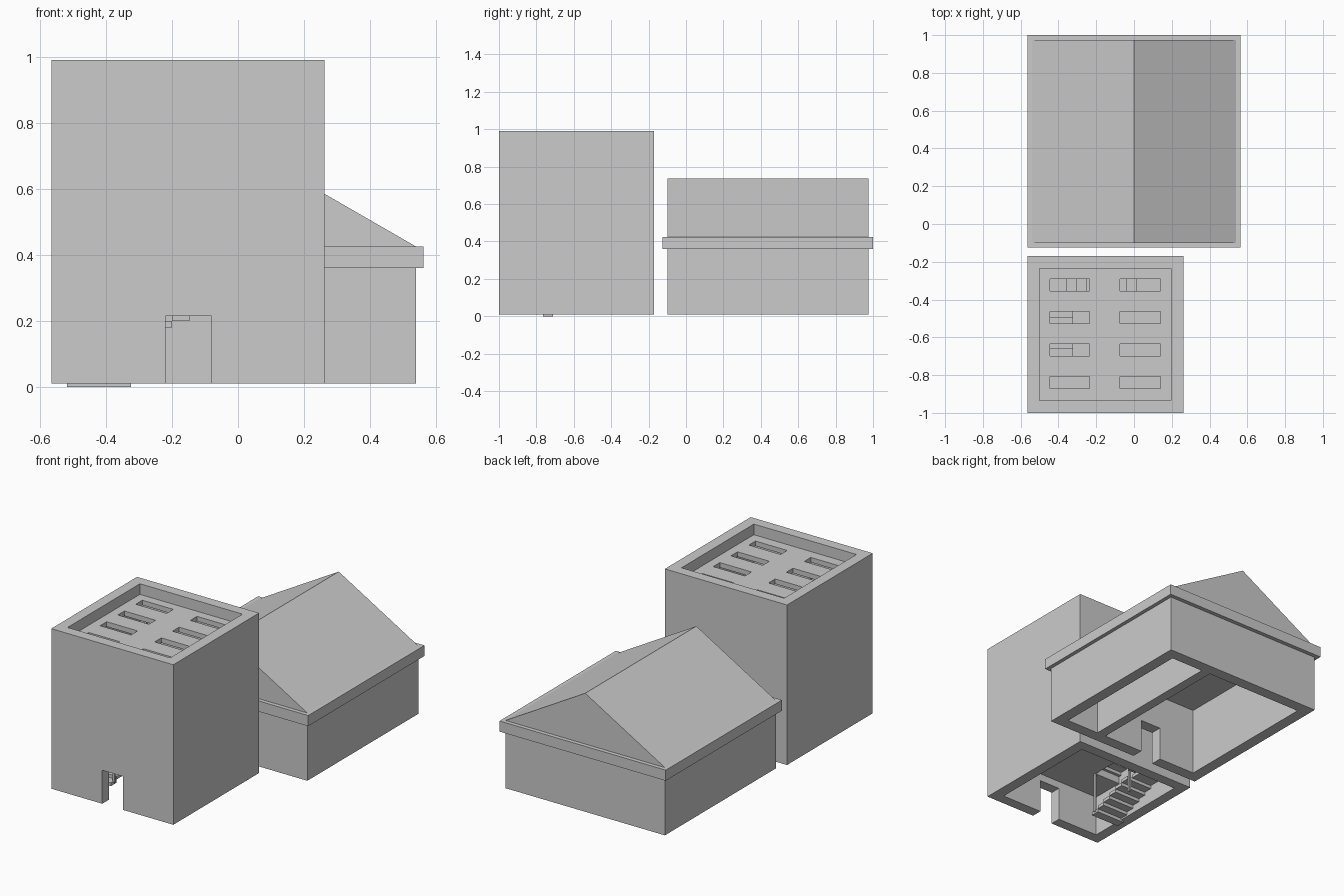
import bpy, bmesh

if "Cube" in bpy.data.objects:
    bpy.data.objects.remove(bpy.data.objects["Cube"])


def mesh_object(name, bm):
    me = bpy.data.meshes.new(name)
    bmesh.ops.recalc_face_normals(bm, faces=bm.faces)
    bm.to_mesh(me)
    bm.free()
    ob = bpy.data.objects.new(name, me)
    bpy.context.collection.objects.link(ob)
    return ob


def extrude(name, pts, vec):
    bm = bmesh.new()
    f = bm.faces.new([bm.verts.new(p) for p in pts])
    r = bmesh.ops.extrude_face_region(bm, geom=[f])
    bmesh.ops.translate(bm, vec=vec, verts=[v for v in r["geom"] if isinstance(v, bmesh.types.BMVert)])
    return mesh_object(name, bm)


def box(name, x, y, z):
    pts = [(x[0], y[0], z[0]), (x[1], y[0], z[0]), (x[1], y[1], z[0]), (x[0], y[1], z[0])]
    return extrude(name, pts, (0, 0, z[1] - z[0]))


def cut(ob, *holes):
    for h in holes:
        c = box("cutter", *h)
        c.hide_render = True
        m = ob.modifiers.new("cut", 'BOOLEAN')
        m.operation, m.solver, m.object = 'DIFFERENCE', 'EXACT', c
        bpy.context.view_layer.update()
        me = bpy.data.meshes.new_from_object(ob.evaluated_get(bpy.context.evaluated_depsgraph_get()))
        ob.modifiers.clear()
        ob.data = me
        bpy.data.objects.remove(c)
    return ob


DOOR_X, DOOR_Z = (-0.22, -0.08), (-0.1, 0.215)
TX, TY = (-0.50, 0.195), (-0.935, -0.235)      # tower interior
STOREY = 0.305

# Tower shell with doorway
tower = box("tower_walls", (-0.565, 0.262), (-1, -0.17), (0.01, 0.99))
cut(tower, (TX, TY, (-0.1, 1.1)), (DOOR_X, (-1.1, -0.9), DOOR_Z))

# Slotted flat roof, sunk below the parapet
roof = box("tower_roof", TX, TY, (0.895, 0.925))
cut(roof, *[(sx, (y - 0.032, y + 0.032), (0.8, 1))
            for y in (-0.322, -0.495, -0.667, -0.84)
            for sx in ((-0.445, -0.235), (-0.075, 0.14))])

# Two storeys, each with an L-shaped stair and a floor opened above it
RUN, RISE = 0.0533, 0.02
for s in range(2):
    z0 = s * STOREY
    floor = box(f"tower_floor_{s + 1}", TX, TY, (z0 + 0.26, z0 + 0.305))
    cut(floor, ((-0.6, -0.325), (-0.73, -0.1), (z0, z0 + 0.5)),
        ((-0.4, 0.013), (-0.425, -0.1), (z0, z0 + 0.5)))

    for i in range(6):
        y = -0.765 + i * RUN
        box(f"lower_step_{s}_{i}", (-0.518, -0.325), (y, y + RUN), (z0 + i * RISE, z0 + (i + 1) * RISE))
    box(f"stair_landing_{s}", (-0.518, -0.36), (-0.445, -0.22), (z0 + 0.12, z0 + 0.14))
    for i in range(7):
        x = -0.36 + i * RUN
        z = z0 + 0.14 + i * RISE
        box(f"upper_step_{s}_{i}", (x, x + RUN), (-0.42, -0.22), (z, z + RISE))

# Stair posts
for n, y in enumerate((-0.425, -0.735)):
    box(f"stair_post_{n}", (-0.33, -0.318), (y - 0.006, y + 0.006), (0.01, 0.9))

# House walls with two rooms and a doorway
house = box("house_walls", (-0.54, 0.54), (-0.1, 0.975), (0.01, 0.425))
cut(house, ((-0.47, 0.19), (-0.03, 0.905), (-0.1, 0.6)),
    ((0.25, 0.47), (-0.03, 0.905), (-0.1, 0.6)),
    (DOOR_X, (-0.2, 0.0), DOOR_Z))

# Eaves band around the wall top
band = box("eaves_band", (-0.563, 0.563), (-0.125, 1.0), (0.36, 0.425))
cut(band, ((-0.535, 0.535), (-0.095, 0.97), (0.2, 0.6)))

# Gabled roof
extrude("house_roof", [(-0.54, -0.1, 0.425), (0.54, -0.1, 0.425), (0, -0.1, 0.736)], (0, 1.075, 0))
